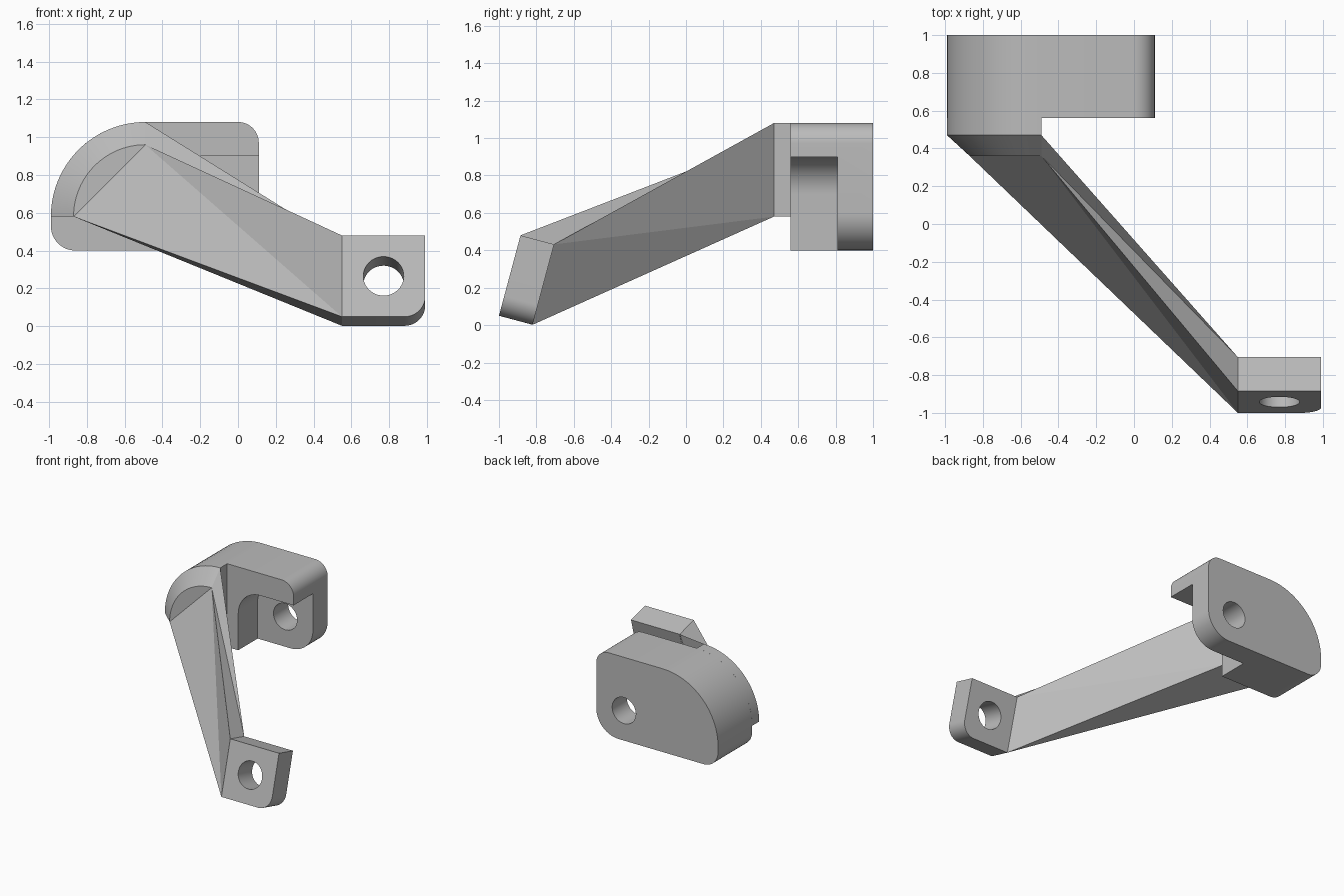
import bpy, bmesh, math
from mathutils import Matrix, Vector

cube = bpy.data.objects.get("Cube")
if cube:
    bpy.data.objects.remove(cube, do_unlink=True)

grey = bpy.data.materials.new("plain grey")
grey.use_nodes = True
grey.diffuse_color = (0.5, 0.5, 0.5, 1)
grey.node_tree.nodes["Principled BSDF"].inputs["Base Color"].default_value = grey.diffuse_color


def make_object(name, verts, faces):
    mesh = bpy.data.meshes.new(name)
    mesh.from_pydata(verts, [], faces)
    bm = bmesh.new()
    bm.from_mesh(mesh)
    bmesh.ops.recalc_face_normals(bm, faces=bm.faces)
    bm.to_mesh(mesh)
    bm.free()
    mesh.materials.append(grey)
    obj = bpy.data.objects.new(name, mesh)
    bpy.context.collection.objects.link(obj)
    return obj


def loft(name, rings):
    """Skin equal rings and close both ends."""
    n = len(rings[0])
    verts = [v for ring in rings for v in ring]
    faces = [list(range(n)), [len(verts) - n + i for i in range(n)]]
    for k in range(len(rings) - 1):
        for i in range(n):
            j = (i + 1) % n
            faces.append([k * n + i, k * n + j, (k + 1) * n + j, (k + 1) * n + i])
    return make_object(name, verts, faces)


def rounded(corners, steps=16):
    """Outline from (x, z, radius) right-angled corners."""
    points = []
    for i, (x, z, r) in enumerate(corners):
        p = Vector((x, z))
        if not r:
            points.append(p)
            continue
        a = (Vector(corners[i - 1][:2]) - p).normalized() * r
        b = (Vector(corners[(i + 1) % len(corners)][:2]) - p).normalized() * r
        for s in range(steps + 1):
            t = s / steps * math.pi / 2
            points.append(p + a * (1 - math.sin(t)) + b * (1 - math.cos(t)))
    return points


def prism(name, outline, y0, y1):
    return loft(name, [[(x, y, z) for x, z in outline] for y in (y0, y1)])


def circle(x, z, r, n=40):
    return [(x + r * math.cos(2 * math.pi * i / n), z + r * math.sin(2 * math.pi * i / n))
            for i in range(n)]


def cut(obj, cutter):
    cutter.hide_render = True
    mod = obj.modifiers.new("cut", "BOOLEAN")
    mod.operation = "DIFFERENCE"
    mod.solver = "EXACT"
    mod.object = cutter
    bpy.context.view_layer.objects.active = obj
    bpy.ops.object.modifier_apply(modifier=mod.name)
    bpy.data.objects.remove(cutter, do_unlink=True)


# Mounting block with a rounded pocket and a bolt hole
block = prism("mounting_block", rounded([
    (-0.99, 0.4, 0.13), (-0.99, 1.08, 0.5), (0.11, 1.08, 0.11), (0.11, 0.4, 0.2)]), 0.56, 1.0)
cut(block, prism("pocket_cutter", rounded([
    (-0.39, 0.2, 0), (-0.39, 0.9, 0.2), (0.3, 0.9, 0), (0.3, 0.2, 0)]), 0.4, 0.81))
cut(block, prism("hole_cutter", circle(-0.14, 0.645, 0.107), 0.7, 1.2))

# Chamfered quarter-round shoulder
cx, cz = -0.49, 0.58
rings = []
for y, r in ((0.56, 0.5), (0.47, 0.5), (0.36, 0.38)):
    arc = [math.pi / 2 * (1 + i / 24) for i in range(25)]
    rings.append([(cx, y, cz)] + [(cx + r * math.cos(t), y, cz + r * math.sin(t)) for t in arc])
shoulder = loft("shoulder", rings)

# Tilted foot plate, shaped upright then leaned back
foot_height, foot_depth, foot_x = 0.445, 0.186, 0.55
foot = prism("foot_plate", rounded([
    (foot_x, 0, 0), (foot_x, foot_height, 0), (0.99, foot_height, 0), (0.99, 0, 0.11)]),
    0, foot_depth)
cut(foot, prism("hole_cutter", circle(0.77, foot_height / 2, 0.107), -0.2, 0.4))
lean = Matrix.Translation((0, -1, 0.05)) @ Matrix.Rotation(math.radians(-15), 4, "X")
foot.data.transform(lean)

# Tapered arm joining the shoulder to the inner edge of the foot
ends = [(cx - 0.38, 0.36, cz), (cx, 0.36, cz + 0.38), (cx, 0.47, cz + 0.5), (cx, 0.47, cz)]
ends += [lean @ Vector((foot_x, y, z)) for y, z in (
    (0, 0), (0, foot_height), (foot_depth, foot_height), (foot_depth, 0))]
arm = make_object("arm", ends, [
    (0, 1, 3), (1, 2, 3), (4, 5, 6, 7),
    (0, 1, 4), (1, 5, 4),
    (1, 2, 6), (1, 6, 5),
    (2, 3, 6), (3, 7, 6),
    (3, 0, 7), (0, 4, 7)])

# Smooth the round surfaces, keep the edges crisp
bpy.ops.object.select_all(action="DESELECT")
for obj in (block, shoulder, foot):
    obj.select_set(True)
bpy.context.view_layer.objects.active = block
bpy.ops.object.shade_smooth_by_angle(angle=math.radians(30))
